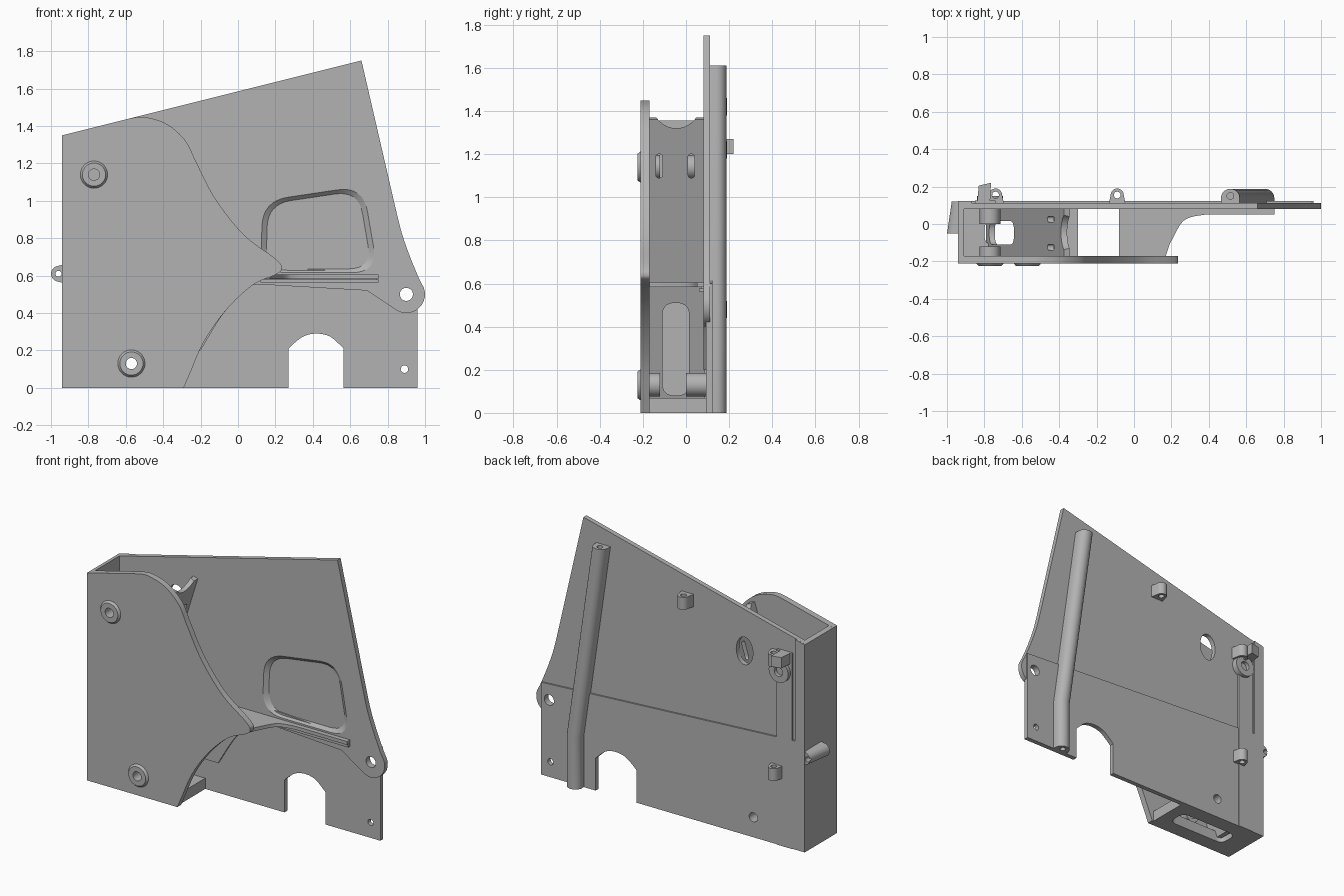
import bpy, bmesh, math
from mathutils import Vector

cube = bpy.data.objects.get("Cube")
if cube:
    bpy.data.objects.remove(cube)

grey = bpy.data.materials.new("plain grey")
grey.use_nodes = True
grey.diffuse_color = (0.45, 0.45, 0.45, 1)
grey.node_tree.nodes["Principled BSDF"].inputs["Base Color"].default_value = (0.45, 0.45, 0.45, 1)

PLACE = {"x": lambda a, b, d: (d, a, b),
         "y": lambda a, b, d: (a, d, b),
         "z": lambda a, b, d: (a, b, d)}


def prism(name, pts, d0, d1, axis="y", taper=1.0):
    """Extrude a 2D outline along an axis, optionally scaling the far end."""
    bm = bmesh.new()
    ca = sum(p[0] for p in pts) / len(pts)
    cb = sum(p[1] for p in pts) / len(pts)
    put = PLACE[axis]
    near = [bm.verts.new(put(a, b, d0)) for a, b in pts]
    far = [bm.verts.new(put(ca + (a - ca) * taper, cb + (b - cb) * taper, d1)) for a, b in pts]
    bm.faces.new(near)
    bm.faces.new(far[::-1])
    for i in range(len(pts)):
        j = (i + 1) % len(pts)
        bm.faces.new((near[i], far[i], far[j], near[j]))
    bmesh.ops.recalc_face_normals(bm, faces=bm.faces)
    mesh = bpy.data.meshes.new(name)
    bm.to_mesh(mesh)
    bm.free()
    mesh.materials.append(grey)
    ob = bpy.data.objects.new(name, mesh)
    bpy.context.collection.objects.link(ob)
    return ob


def oval(a, b, ra, rb=None, n=32):
    rb = rb or ra
    return [(a + ra * math.cos(math.tau * i / n), b + rb * math.sin(math.tau * i / n)) for i in range(n)]


def rect(a0, a1, b0, b1):
    return [(a0, b0), (a1, b0), (a1, b1), (a0, b1)]


def rounded(pts, r, n=8):
    """Round every corner of a polygon with a short curve."""
    out = []
    for i, p in enumerate(pts):
        p = Vector(p)
        u = p + (Vector(pts[i - 1]) - p).normalized() * r
        v = p + (Vector(pts[(i + 1) % len(pts)]) - p).normalized() * r
        for k in range(n + 1):
            t = k / n
            out.append(tuple(u * (1 - t) ** 2 + p * 2 * t * (1 - t) + v * t * t))
    return out


def smooth(pts, n=8):
    """Pass a smooth curve through the points."""
    p = [Vector(q) for q in [pts[0]] + pts + [pts[-1]]]
    out = []
    for i in range(1, len(p) - 2):
        a, b, c, d = p[i - 1:i + 3]
        for k in range(n):
            t = k / n
            out.append(tuple(0.5 * (2 * b + (c - a) * t + (2 * a - 5 * b + 4 * c - d) * t * t
                                    + (3 * b - a - 3 * c + d) * t ** 3)))
    return out + [tuple(pts[-1])]


def cut(ob, *cutters):
    for c in cutters:
        m = ob.modifiers.new("cut", "BOOLEAN")
        m.operation, m.solver, m.object = "DIFFERENCE", "EXACT", c
    dg = bpy.context.evaluated_depsgraph_get()
    mesh = bpy.data.meshes.new_from_object(ob.evaluated_get(dg))
    ob.modifiers.clear()
    ob.data = mesh
    for c in cutters:
        bpy.data.objects.remove(c)


def hole(x, z, r, rz=None):
    return prism("cutter", oval(x, z, r, rz), -0.5, 0.5)


SCREWS = [(-0.77, 1.14), (-0.57, 0.13)]

# Front cover plate with its swept edge
edge = smooth([(-0.58, 1.44), (-0.5, 1.448), (-0.38, 1.41), (-0.28, 1.32), (-0.22, 1.2), (-0.12, 1.01),
               (0.03, 0.82), (0.2, 0.69), (0.235, 0.64), (0.2, 0.605), (0.08, 0.55), (-0.06, 0.42),
               (-0.18, 0.25), (-0.26, 0.07), (-0.29, 0)])
front_plate = prism("front_plate", [(-0.94, 0), (-0.94, 1.35)] + edge, -0.21, -0.17)
cut(front_plate, *[hole(x, z, 0.03) for x, z in SCREWS])

# Upper back plate with pivot lobe and shallow pocket
lobe = [(0.9 + 0.1 * math.cos(a), 0.5 + 0.1 * math.sin(a))
        for a in [math.radians(20 - 14 * i) for i in range(11)]]
right_edge = smooth([(0.84, 0.97), (0.875, 0.83), (0.92, 0.7), (0.97, 0.58)])
arc = smooth([(0.69, 0.52), (0.1, 0.555), (-0.06, 0.42), (-0.2, 0.2)])
upper_plate = prism("upper_back_plate", [(-0.94, 0.2), (-0.94, 1.35), (0.66, 1.75)]
                    + right_edge + lobe + [(0.69, 0.52), (0.12, 0.553)] + arc[9:], 0.08, 0.112)
pocket = rounded([(0.12, 0.615), (0.13, 1.0), (0.67, 1.08), (0.75, 0.615)], 0.14)
cut(upper_plate, prism("cutter", pocket, 0.079, 0.1, taper=0.9),
    hole(0.9, 0.5, 0.035), hole(-0.5, 1.19, 0.06, 0.09), hole(*SCREWS[0], 0.03))

# Lower back plate with arched notch
arch = [(0.27, 0), (0.27, 0.21)] + smooth([(0.29, 0.23), (0.35, 0.275), (0.42, 0.29), (0.49, 0.275),
                                         (0.545, 0.23)]) + [(0.565, 0.21), (0.565, 0)]
lower_plate = prism("lower_back_plate", [(-0.94, 0)] + arch + [(0.96, 0), (0.96, 0.6), (-0.94, 0.71)],
                    0.092, 0.122)
cut(lower_plate, hole(0.9, 0.5, 0.035), hole(0.89, 0.1, 0.02), hole(*SCREWS[1], 0.03))

# Box end wall, floor and sloping inner wall
prism("end_wall", [(-0.94, 0), (-0.91, 0), (-0.91, 1.357), (-0.94, 1.35)], -0.17, 0.1)
floor = prism("floor", rect(-0.91, -0.3, 0, 0.07), -0.17, 0.095)
cut(floor, prism("cutter", rounded(rect(-0.8, -0.38, -0.11, 0.02), 0.05), -0.1, 0.2, "z"))
inner_wall = prism("inner_wall", [(-0.79, 0.03), (-0.76, 0.03), (-0.345, 1.36), (-0.375, 1.37)], -0.17, 0.085)
cut(inner_wall,
    prism("cutter", rounded(rect(-0.11, 0.015, 0.08, 0.51), 0.06), -0.9, -0.2, "x"),
    prism("cutter", oval(-0.045, 1.43, 0.11), -0.9, 0, "x"),
    *[prism("cutter", rounded(rect(y, y + 0.03, 1.09, 1.2), 0.014), -0.6, -0.2, "x") for y in (-0.14, 0.01)])

# Shelf joining the plates, narrowing into a long ledge
shelf = [(-0.08, 0.085), (-0.08, -0.17), (0.17, -0.17)] + smooth(
    [(0.19, -0.11), (0.25, 0.0), (0.3, 0.035), (0.38, 0.05)]) + [(0.75, 0.05), (0.75, 0.085)]
prism("shelf", shelf, 0.583, 0.605, "z")
prism("ledge_underside", rect(0.12, 0.75, 0.563, 0.578), 0.06, 0.085)
prism("ledge_core", rect(0.12, 0.74, 0.575, 0.59), 0.07, 0.085)

# Screw collars and internal spacers
for x, z in SCREWS:
    for name, r, y0, y1, t in (("screw_collar", 0.073, -0.21, -0.224, 0.85),
                               ("front_spacer", 0.055, -0.171, -0.12, 1),
                               ("back_spacer", 0.055, 0.0, 0.093, 1)):
        ring = prism(name, oval(x, z, r), y0, y1, taper=t)
        cut(ring, hole(x, z, 0.03))

# Round-backed tube on the back, bent near the bottom
dome = [(0.05, 0.105), (0.05, 0.14)] + [
    (0.05 * math.cos(a), 0.14 + 0.048 * math.sin(a)) for a in [math.pi * i / 12 for i in range(1, 12)]
] + [(-0.05, 0.14), (-0.05, 0.105)]
bm = bmesh.new()
rings = [[bm.verts.new((x + dx, y, z)) for dx, y in dome] for x, z in ((0.7, 0), (0.7, 0.33), (0.515, 1.61))]
for lo, hi in zip(rings, rings[1:]):
    for i in range(len(dome)):
        j = (i + 1) % len(dome)
        bm.faces.new((lo[i], lo[j], hi[j], hi[i]))
bm.faces.new(rings[0])
bm.faces.new(rings[-1])
bmesh.ops.recalc_face_normals(bm, faces=bm.faces)
mesh = bpy.data.meshes.new("back_tube")
bm.to_mesh(mesh)
bm.free()
mesh.materials.append(grey)
tube = bpy.data.objects.new("back_tube", mesh)
bpy.context.collection.objects.link(tube)
cut(tube, *[prism("cutter", oval(x, 0.15, 0.018), z0, z1, "z") for x, z0, z1 in ((0.515, 1.5, 1.7), (0.7, -0.1, 0.1))])

# Back corner strips
prism("corner_strip", [(-0.94, 0), (-0.87, 0), (-0.87, 1.367), (-0.94, 1.35)], 0.1, 0.122)
prism("back_strip", rect(-0.85, -0.74, 0, 1.27), 0.105, 0.126)

# Eyelet lugs on the back
lug_outline = [(0.045, 0.105), (0.035, 0.155)] + [
    (0.035 * math.cos(a), 0.155 + 0.035 * math.sin(a)) for a in [math.pi * i / 10 for i in range(1, 11)]
] + [(-0.045, 0.105)]
for x, z in ((-0.74, 1.22), (-0.74, 0.48), (-0.09, 1.42)):
    lug = prism("eyelet_lug", [(x + a, y) for a, y in lug_outline], z - 0.04, z + 0.04, "z")
    cut(lug, prism("cutter", oval(x, 0.155, 0.018), z - 0.1, z + 0.1, "z"))
collar = prism("back_screw_collar", oval(*SCREWS[0], 0.07), 0.1, 0.15)
cut(collar, hole(*SCREWS[0], 0.03))
prism("latch_tab", [(-0.84, 0.1), (-0.77, 0.1), (-0.765, 0.22), (-0.83, 0.205)], 1.2, 1.27, "z")

# Slanted side lug on the end wall
side_lug = prism("side_lug", [(-0.93, 0.56)] + [
    (-0.958 + 0.042 * math.cos(a), 0.61 + 0.042 * math.sin(a))
    for a in [math.radians(250 - 20 * i) for i in range(8)]] + [(-0.93, 0.66)], -0.05, 0.12)
for v in side_lug.data.vertices:
    if v.co.y > 0 and v.co.x < -0.935:
        v.co.x += 0.025
cut(side_lug, hole(-0.96, 0.61, 0.016))

# Smooth the curved sides, keep the edges crisp
bpy.ops.object.select_all(action="DESELECT")
for ob in bpy.context.collection.objects:
    if ob.type == "MESH":
        ob.select_set(True)
        bpy.context.view_layer.objects.active = ob
bpy.ops.object.shade_smooth_by_angle(angle=math.radians(30))
